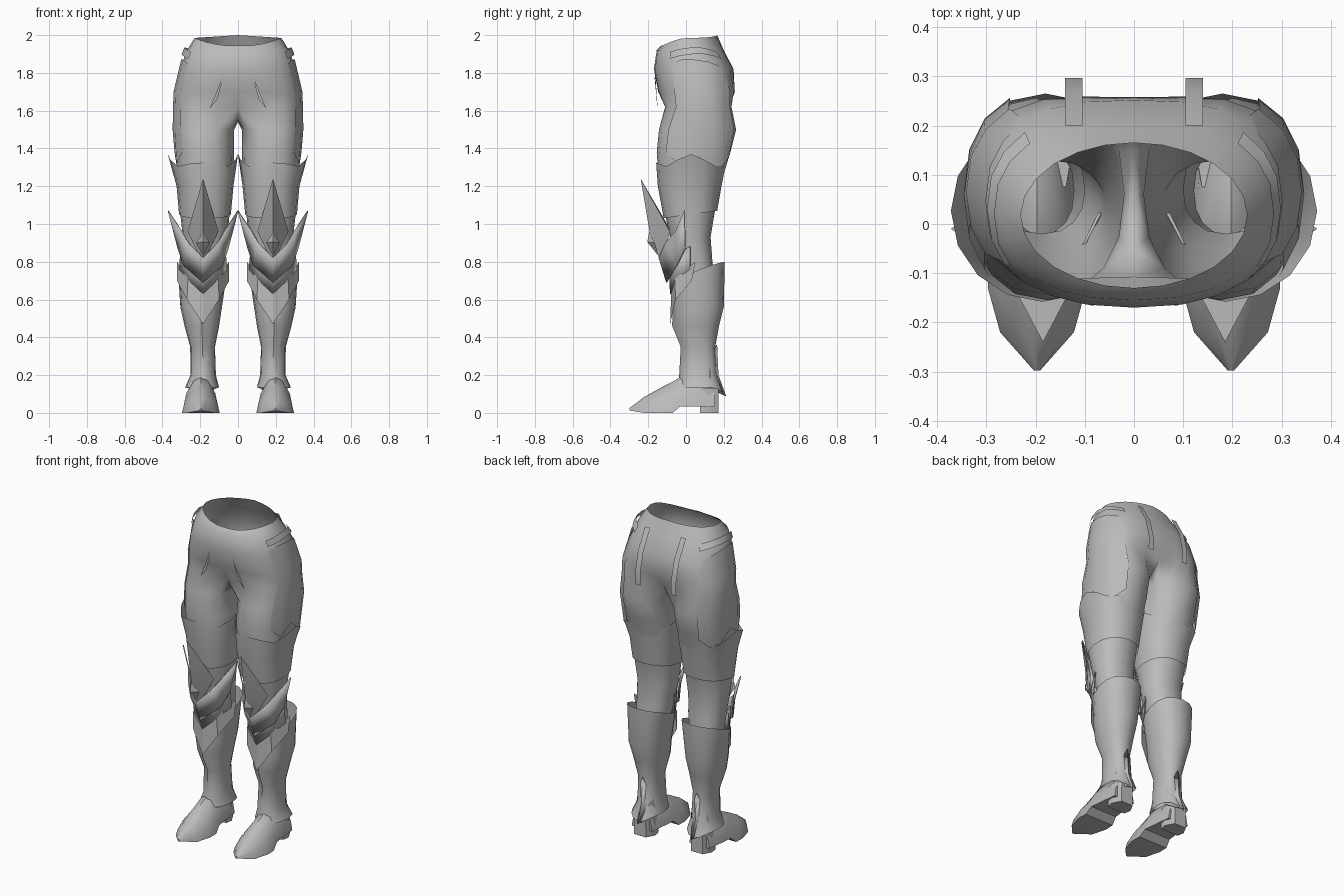
import bpy, bmesh, math
from mathutils import Vector

if "Cube" in bpy.data.objects:
    bpy.data.objects.remove(bpy.data.objects["Cube"])

grey = bpy.data.materials.new("steel grey")
grey.diffuse_color = (0.5, 0.5, 0.5, 1)
grey.use_nodes = True
grey.node_tree.nodes["Principled BSDF"].inputs["Base Color"].default_value = grey.diffuse_color
CX = 0.185  # leg centre


def finish(name, verts, faces, thick=0.0, angle=40):
    """Make a half-side object, mirrored across x."""
    me = bpy.data.meshes.new(name)
    me.from_pydata([tuple(v) for v in verts], [], faces)
    bm = bmesh.new()
    bm.from_mesh(me)
    bmesh.ops.recalc_face_normals(bm, faces=bm.faces)
    bm.to_mesh(me)
    bm.free()
    ob = bpy.data.objects.new(name, me)
    bpy.context.collection.objects.link(ob)
    me.materials.append(grey)
    bpy.ops.object.select_all(action='DESELECT')
    ob.select_set(True)
    bpy.context.view_layer.objects.active = ob
    bpy.ops.object.shade_smooth_by_angle(angle=math.radians(angle))
    if thick:
        s = ob.modifiers.new("thickness", 'SOLIDIFY')
        s.thickness = thick
    m = ob.modifiers.new("mirror", 'MIRROR')
    m.use_clip = True
    return ob


def spow(v, p):
    return math.copysign(abs(v) ** p, v)


def ring(z, xin, xout, yf, yb, keel=0.0, zs=None, p=0.88):
    """16 points from the inner front, round the outside and back; k=0 is front."""
    cx, cy, rx, ry = (xin + xout) / 2, (yf + yb) / 2, (xout - xin) / 2, (yb - yf) / 2
    out = []
    for j in range(16):
        k = j - 2
        a = math.tau * k / 16
        y = cy - ry * spow(math.cos(a), p) - (keel if k == 0 else 0)
        out.append(Vector((cx + rx * spow(math.sin(a), p), y, zs(a) if zs else z)))
    return out


def loft(name, rings, cap_end=False, **kw):
    verts = [v for r in rings for v in r]
    n = len(rings[0])
    faces = [(i * n + j, i * n + (j + 1) % n, (i + 1) * n + (j + 1) % n, (i + 1) * n + j)
             for i in range(len(rings) - 1) for j in range(n)]
    if cap_end:
        faces += [tuple(range(n)), tuple(range(len(verts) - n, len(verts)))]
    return finish(name, verts, faces, **kw)


# Hips and legs: open half rings down to the crotch, then closed leg rings
def hip_ring(z, w, yf, yb, cf=0.0, cb=0.0, p=0.85, rim=False):
    out = []
    for j in range(13):
        t = math.pi * j / 12
        c = math.cos(t)
        y = (yf + yb) / 2 - (yb - yf) / 2 * spow(c, p)
        y += cf * max(c, 0) ** 8 - cb * max(-c, 0) ** 8
        x = 0 if j in (0, 12) else w * math.sin(t) ** p
        zz = z - 0.055 * max(c, 0) ** 2 - 0.015 * math.sin(t) if rim else z
        out.append(Vector((x, y, zz)))
    return out


hips = [hip_ring(2.0, .23, -.13, .165, p=1, rim=True),
        hip_ring(1.92, .27, -.155, .20),
        hip_ring(1.82, .307, -.17, .262, cb=.01),
        hip_ring(1.70, .335, -.157, .288, cf=.01, cb=.03),
        hip_ring(1.62, .338, -.147, .288, cf=.04, cb=.07)]
crotch = [Vector((0, .15, 1.56)), Vector((0, .05, 1.54)), Vector((0, -.05, 1.55))]
leg = [ring(1.50, .02, .34, -.143, .265), ring(1.38, .02, .33, -.155, .235),
       ring(1.20, .03, .318, -.142, .18), ring(1.05, .045, .305, -.11, .15),
       ring(.93, .055, .292, -.085, .13), ring(.80, .07, .285, -.05, .14),
       ring(.62, .10, .275, -.02, .16)]
verts = [v for r in hips for v in r] + crotch
faces = [(i * 13 + j, i * 13 + j + 1, i * 13 + j + 14, i * 13 + j + 13)
         for i in range(4) for j in range(12)]
loops = [list(range(52, 68))]
for r in leg:
    loops.append(list(range(len(verts), len(verts) + 16)))
    verts += r
for a, b in zip(loops, loops[1:]):
    faces += [(a[j], a[(j + 1) % 16], b[(j + 1) % 16], b[j]) for j in range(16)]
finish("hips_and_legs", verts, faces, angle=60)


# Outer hip plate: raised copy of the outer body, pointed along its lower edge
def raised(v, d):
    n = Vector((v.x - .1, v.y - .06, 0)).normalized()
    return v + n * d


rows = [hips[2], hips[3], hips[4], leg[0], leg[1]]
plate = []
for i, r in enumerate(rows):
    for j in range(4, 10):
        v = raised(r[j], .006)
        if i == 0:
            v.z += (.03, .05, .05, .04, .02, -.02)[j - 4]
            v.x -= .012
        if i == 4:
            v.z -= (.0, .06, .0, .07, .08, .03)[j - 4]
        plate.append(v)
finish("hip_plate", plate, [(i * 6 + j, i * 6 + j + 1, i * 6 + j + 7, i * 6 + j + 6)
                            for i in range(4) for j in range(5)], angle=60)

# Curved belt flap on the side of the hip
flap = []
for j in range(4, 10):
    top = raised(hips[1][j], .014)
    low = raised(hips[1][j].lerp(hips[2][j], .45), .012)
    arch = .025 * math.sin(math.pi * (j - 4) / 5)
    flap += [top + Vector((0, 0, arch - .01)), low + Vector((0, 0, arch))]
finish("hip_flap", flap, [(2 * j, 2 * j + 1, 2 * j + 3, 2 * j + 2) for j in range(5)])

# Rear straps and slim front groin folds
strap = [(x, y, z) for y, z in ((.20, 1.94), (.268, 1.82), (.297, 1.70), (.295, 1.62))
         for x in (.105, .14)]
finish("rear_strap", strap, [(2 * i, 2 * i + 1, 2 * i + 3, 2 * i + 2) for i in range(3)])
fold = [(.07, -.163, 1.80), (.085, -.166, 1.77), (.15, -.150, 1.61), (.11, -.156, 1.66)]
finish("groin_fold", fold, [(0, 1, 2, 3)])


# Thigh guard with upward points on the inner and outer side
def guard_top(a):
    return 1.305 + .065 * max(0, abs(math.sin(a)) * 6 - 5) + .02 * max(0, math.cos(2 * a))


loft("thigh_guard", [ring(0, .0, .372, -.158, .212, zs=guard_top, p=1.0),
                     ring(1.2, .024, .325, -.149, .188),
                     ring(0, .038, .312, -.118, .165,
                          zs=lambda a: 1.05 - .02 * math.cos(a))], angle=50)


# Greave with a front ridge, flared top and ankle cuff
loft("greave", [
    ring(0, .055, .318, -.058, .205, .012, lambda a: .74 - .06 * math.cos(a) + .02 * math.sin(a) ** 2),
    ring(.56, .085, .305, -.06, .20, .012), ring(.46, .10, .283, -.058, .175, .015),
    ring(.35, .122, .253, -.02, .155, .008), ring(.20, .117, .252, -.028, .165, .008),
    ring(0, .10, .28, -.045, .20, .0, lambda a: .135 - .035 * max(0, -math.cos(a)) ** 4)], angle=45)


def both(name, half, polys, **kw):
    """Plate symmetric about the leg centre; dx, y, z points."""
    n = len(half)
    vs = [(CX + d, y, z) for d, y, z in half] + [(CX - d, y, z) for d, y, z in half]
    fs = polys + [tuple(i if half[i][0] == 0 else i + n for i in reversed(f)) for f in polys]
    return finish(name, vs, fs, **kw)


# Knee armour: winged V plate, tall spike, diamond boss and lower V bands
both("knee_wing", [(0, -.105, .69), (0, -.145, .82), (.08, -.11, .90), (.105, -.05, .78),
                   (.118, -.055, .965), (.187, -.01, 1.07), (.135, -.005, .87)],
     [(0, 3, 2, 1), (3, 6, 4, 2), (6, 5, 4)], thick=.006, angle=25)
both("knee_spike", [(0, -.24, 1.24), (0, -.19, .94), (.082, -.085, .96), (0, -.13, .79),
                    (0, -.10, 1.0)],
     [(0, 1, 2), (1, 3, 2), (0, 2, 4)], angle=20)
both("knee_boss", [(0, -.205, .905), (0, -.195, .955), (.036, -.165, .90), (0, -.145, .83)],
     [(0, 2, 1), (0, 3, 2)], angle=20)
both("knee_band", [(0, -.09, .76), (0, -.085, .63), (.075, -.06, .70), (.07, -.075, .83),
                   (.128, .02, .76), (.118, .02, .88)],
     [(0, 1, 2, 3), (3, 2, 4, 5)], thick=.006, angle=25)

# Shin plate: raised V overlapping the greave front
both("shin_plate", [(0, -.078, .64), (0, -.084, .47), (.085, -.055, .60), (.08, -.06, .71),
                    (.138, .03, .70), (.137, .05, .80)],
     [(0, 1, 2, 3), (3, 2, 4, 5)], angle=25)

# Foot: sections from toe to instep, with a flat sole
sections = [(-.298, .006, .026, .012), (-.22, .075, .085, 0), (-.13, .10, .135, 0),
            (-.07, .098, .165, 0), (-.03, .09, .19, .035), (.075, .078, .19, .035),
            (.15, .07, .16, .035)]
foot = []
for y, w, zt, zb in sections:
    zm = zb + (zt - zb) * .45
    foot.append([Vector((CX + .012 + dx, y, z)) for dx, z in
                 ((-w, zb), (-w * .85, zm), (-w * .4, zb + (zt - zb) * .88), (0, zt),
                  (w * .4, zb + (zt - zb) * .88), (w * .85, zm), (w, zb))])
loft("foot", foot, cap_end=True, angle=40)

# Heel block and rear ankle spur
heel = [[Vector((CX + .01 + x * s, y, z)) for x, y in
         ((-.06, .075), (.06, .075), (.068, .12), (.04, .172), (-.04, .172), (-.068, .12))]
        for z, s in ((0, 1), (.06, 1), (.13, .95))]
loft("heel", heel, cap_end=True, angle=40)
both("ankle_spur", [(0, .165, .36), (0, .172, .20), (0, .212, .09), (.055, .13, .24),
                    (.07, .13, .13)],
     [(0, 1, 3), (1, 2, 4, 3)], thick=.005, angle=30)
